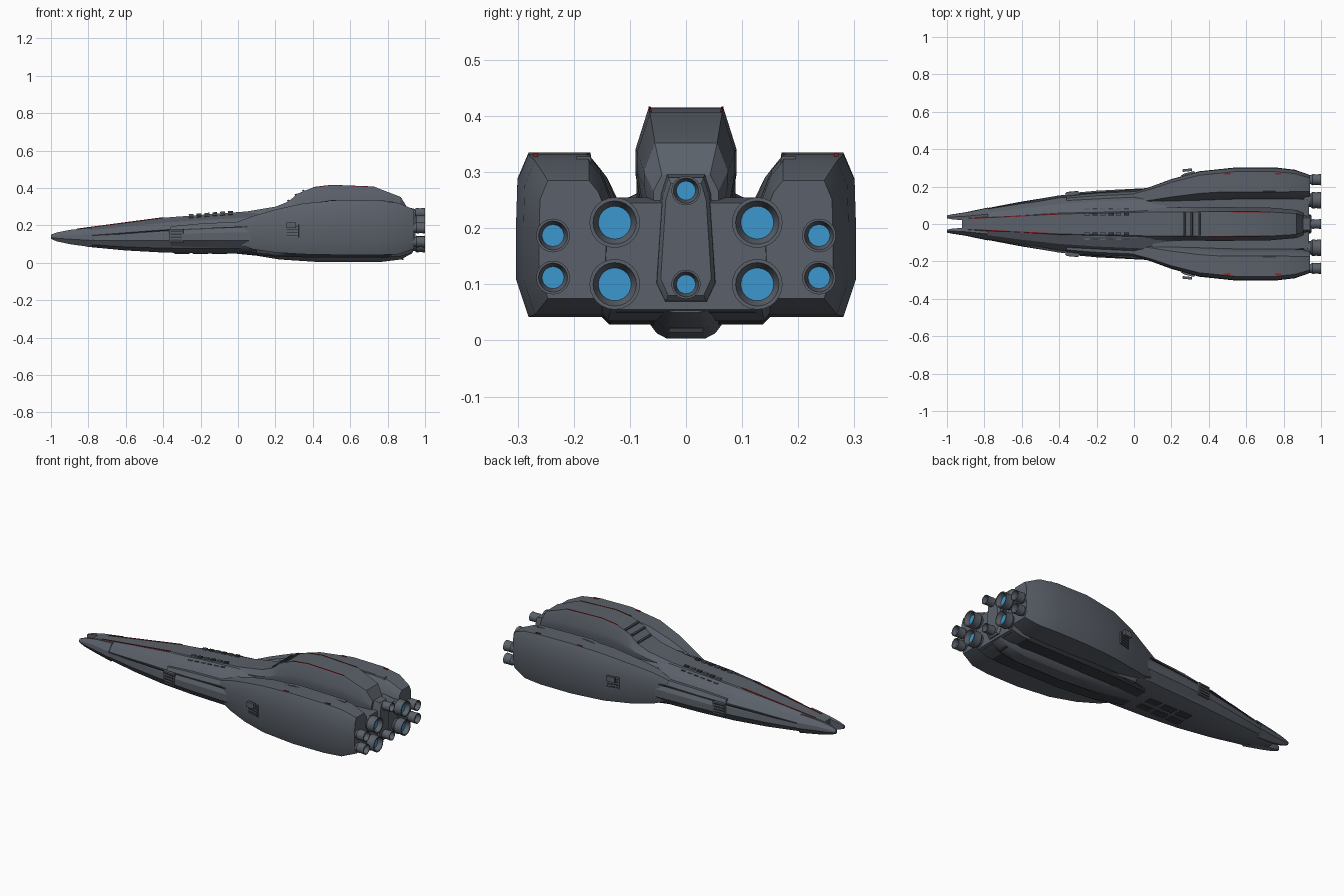
import bpy
import bmesh
import math
from mathutils import Vector

default_cube = bpy.data.objects.get("Cube")
if default_cube:
    bpy.data.objects.remove(default_cube, do_unlink=True)


def make_material(name, colour):
    material = bpy.data.materials.new(name)
    material.use_nodes = True
    material.diffuse_color = (*colour, 1)
    shader = next(n for n in material.node_tree.nodes if n.type == "BSDF_PRINCIPLED")
    shader.inputs["Base Color"].default_value = (*colour, 1)
    return material


HULL = make_material("hull grey", (.105, .12, .145))
DARK = make_material("dark grey", (.04, .045, .055))
BLUE = make_material("engine blue", (.045, .31, .62))
RED = make_material("stripe red", (.3, .012, .015))


def finish(name, bm, *materials):
    bmesh.ops.recalc_face_normals(bm, faces=bm.faces)
    mesh = bpy.data.meshes.new(name)
    bm.to_mesh(mesh)
    bm.free()
    obj = bpy.data.objects.new(name, mesh)
    for material in materials:
        mesh.materials.append(material)
    bpy.context.collection.objects.link(obj)
    bpy.ops.object.select_all(action="DESELECT")
    obj.select_set(True)
    bpy.context.view_layer.objects.active = obj
    bpy.ops.object.shade_smooth_by_angle(angle=math.radians(25))
    return obj


def skin(bm, rings):
    """Join rings of points into a closed tube, returning the last cap."""
    loops = [[bm.verts.new(p) for p in ring] for ring in rings]
    for a, b in zip(loops, loops[1:]):
        for i in range(len(a)):
            j = (i + 1) % len(a)
            bm.faces.new((a[i], a[j], b[j], b[i]))
    bm.faces.new(loops[0])
    return bm.faces.new(loops[-1])


def loft(name, profile, stations, material=HULL, side=1):
    """Sweep a unit profile through stations of x, y range and z range."""
    bm = bmesh.new()
    skin(bm, [[(x, side * (y0 + u * (y1 - y0)), z0 + v * (z1 - z0)) for u, v in profile]
              for x, y0, y1, z0, z1 in stations])
    return finish(name, bm, material)


def symmetric_loft(name, half, stations, material=HULL):
    right = [(.5 + w / 2, v) for w, v in half]
    left = [(.5 - w / 2, v) for w, v in reversed(half)]
    return loft(name, right + left, [(x, -w, w, a, b) for x, w, a, b in stations], material)


def box(name, centre, size, material, yaw=0, pitch=0):
    bm = bmesh.new()
    bmesh.ops.create_cube(bm, size=1)
    for v in bm.verts:
        v.co = Vector(a * b for a, b in zip(v.co, size))
    obj = finish(name, bm, material)
    obj.location = centre
    obj.rotation_euler = (0, pitch, yaw)
    return obj


def nozzle(name, y, z, radius):
    bm = bmesh.new()
    shape = [(.91, .8), (.945, .8), (.955, 1), (.975, .94), (1, 1), (1, .86), (.975, .65)]
    count = 24
    angles = [math.tau * i / count for i in range(count)]
    cap = skin(bm, [[(x, y + radius * r * math.cos(a), z + radius * r * math.sin(a))
                     for a in angles] for x, r in shape])
    cap.material_index = 1
    finish(name, bm, HULL, BLUE)


SQUARE = [(0, 0), (1, 0), (1, 1), (0, 1)]

# Central hull, with armour along its flanks
hull_half = [(.4, 0), (.82, .13), (1, .36), (.97, .58), (.7, .88), (.4, 1)]
symmetric_loft("main_hull", hull_half, [
    (-.92, .04, .115, .167), (-.8, .082, .085, .185), (-.6, .12, .066, .212),
    (-.4, .152, .055, .235), (-.2, .172, .05, .252), (.05, .187, .048, .268),
    (.2, .17, .04, .265), (.4, .155, .035, .26)])
symmetric_loft("flank_armour", [(.8, 0), (1, .3), (1, .6), (.85, 1)], [
    (-.36, .163, .085, .195), (-.2, .178, .08, .21), (.11, .194, .075, .225)])
symmetric_loft("engine_block", [(.9, 0), (1, .1), (1, .7), (.86, 1)], [
    (.1, .15, .05, .25), (.4, .155, .035, .255), (.87, .155, .035, .255),
    (.935, .15, .055, .245)])

# Raised spine that swells into the rear hump
symmetric_loft("dorsal_spine", [(.85, 0), (1, .42), (1, .62), (.74, 1)], [
    (-.92, .038, .14, .172), (-.4, .072, .19, .241), (.05, .085, .21, .275),
    (.2, .088, .22, .3), (.27, .088, .22, .328), (.32, .088, .22, .37),
    (.4, .09, .22, .402), (.5, .09, .22, .415), (.73, .087, .22, .406),
    (.87, .075, .22, .352), (.905, .058, .22, .295)])
symmetric_loft("tail_block", [(.7, 0), (1, .15), (.8, .85), (.6, 1)], [
    (.88, .058, .06, .3), (.94, .052, .07, .29), (.95, .045, .08, .28)])

# Belly and keel
symmetric_loft("belly", [(.88, 0), (1, .35), (1, 1)], [
    (.0, .1, .048, .08), (.2, .14, .034, .08), (.4, .155, .028, .08),
    (.8, .155, .028, .08), (.92, .14, .05, .08)], DARK)
symmetric_loft("keel", [(.45, 0), (.7, .15), (1, .6), (1, 1)], [
    (-.02, .05, .05, .07), (.1, .06, .038, .07), (.22, .07, .018, .07),
    (.45, .075, .003, .07), (.75, .075, .003, .07), (.87, .065, .018, .07),
    (.93, .05, .05, .07)])
for x in (-.3, -.2, -.1):
    for y in (-.035, .035):
        box("belly_panel", (x, y, .052), (.08, .045, .012), DARK)
box("keel_slot", (.88, 0, .018), (.012, .06, .008), DARK)

# Parts on both sides
pod_profile = [(.05, 0), (.87, 0), (1, .23), (1, .55), (.985, .84), (.87, 1), (.27, 1),
               (.13, .9), (0, .7)]
for side, label in ((1, "left"), (-1, "right")):
    loft(label + "_pod", pod_profile, [
        (.0, .1, .172, .1, .22), (.08, .1, .196, .072, .25), (.2, .11, .24, .055, .285),
        (.35, .12, .282, .046, .318), (.55, .13, .303, .042, .335),
        (.75, .13, .303, .042, .332), (.86, .13, .29, .046, .32),
        (.94, .14, .262, .075, .285)], HULL, side)
    loft(label + "_pod_ridge", [(0, 0), (1, 0), (.85, 1), (.15, 1)], [
        (.3, .165, .2, .28, .304), (.5, .165, .2, .3, .335), (.83, .165, .2, .3, .328)],
        HULL, side)
    loft(label + "_nose_prong", [(0, .1), (.6, 0), (1, .35), (.95, .65), (.5, 1), (0, .95)], [
        (-1, .03, .046, .128, .15), (-.97, .024, .052, .115, .162),
        (-.9, .02, .063, .1, .176), (-.78, .018, .088, .083, .188)], HULL, side)

    # Red markings
    loft(label + "_nose_stripe", SQUARE, [
        (-.86, .027, .031, .175, .183), (-.4, .05, .055, .236, .244)], RED, side)
    loft(label + "_hump_stripe", SQUARE, [
        (.4, .063, .067, .398, .405), (.5, .063, .067, .411, .417),
        (.73, .061, .065, .402, .408)], RED, side)
    for x in (.5, .77):
        box(label + "_pod_mark", (x, side * .268, .331), (.03, .008, .006), RED)

    # Vents with slats on the pod and on the forward hull
    for part, x, y, z, yaw in (("pod_vent", .29, .264, .17, .27),
                               ("hull_vent", -.33, .163, .145, .09)):
        box(label + "_" + part, (x, side * y, z), (.075, .014, .07), HULL, side * yaw)
        for k in range(4):
            box(label + "_" + part + "_slat", (x, side * (y + .006), z + .016 * (k - 1.5)),
                (.06, .01, .007), DARK, side * yaw)

    # Rows of raised blocks beside the spine, and a flank rail
    for k in range(6):
        x = -.25 + .042 * k
        for y, drop in ((.052, 0), (.078, .017)):
            box(label + "_deck_block", (x, side * y, .243 + (x + .4) * .078 - drop),
                (.026, .015, .012), DARK if k % 2 else HULL, 0, -.08)
    box(label + "_pod_rail", (.285, side * .288, .2), (.05, .014, .03), HULL, side * .1)
    loft(label + "_flank_line", SQUARE, [
        (-.8, .07, .08, .14, .146), (-.4, .14, .153, .17, .176),
        (.05, .175, .188, .19, .196)], DARK, side)

    # Paired engines
    for z in (.1, .21):
        nozzle(label + "_main_nozzle", side * .127, z, .045)
    for z in (.112, .187):
        nozzle(label + "_outer_nozzle", side * .237, z, .03)

# Centre engines and hump ribs
for z in (.1, .267):
    nozzle("centre_nozzle", 0, z, .026)
for x, z in ((.27, .33), (.31, .363), (.35, .384)):
    box("hump_rib", (x, 0, z), (.012, .122, .012), DARK, 0, -.45)
